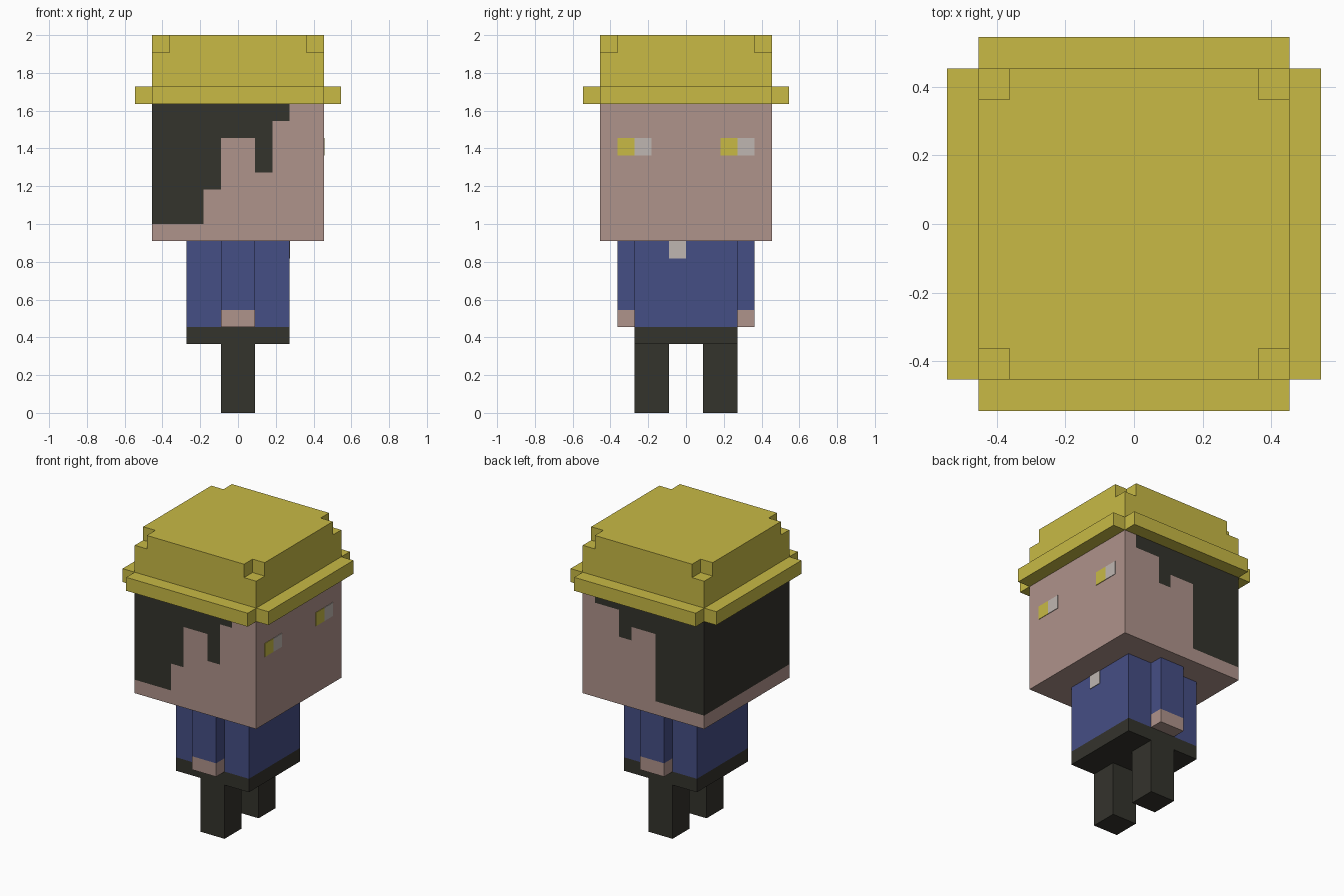
import bpy, bmesh

if "Cube" in bpy.data.objects:
    bpy.data.objects.remove(bpy.data.objects["Cube"])

U = 1 / 11  # one block of the voxel figure


def material(name, r, g, b):
    lin = lambda c: ((c / 255 + 0.055) / 1.055) ** 2.4
    m = bpy.data.materials.new(name)
    m.diffuse_color = (lin(r), lin(g), lin(b), 1)
    m.use_nodes = True
    m.node_tree.nodes["Principled BSDF"].inputs["Base Color"].default_value = m.diffuse_color
    return m


YELLOW = material("yellow", 200, 186, 69)
SKIN = material("skin", 175, 147, 139)
BLUE = material("blue", 69, 78, 133)
DARK = material("charcoal", 52, 51, 44)
WHITE = material("off_white", 191, 182, 177)


def finish(name, bm, mats):
    bmesh.ops.recalc_face_normals(bm, faces=bm.faces)
    me = bpy.data.meshes.new(name)
    bm.to_mesh(me)
    bm.free()
    for m in mats:
        me.materials.append(m)
    ob = bpy.data.objects.new(name, me)
    bpy.context.collection.objects.link(ob)
    return ob


def prism(name, outline, z0, z1, mat):
    """Extrude an outline, given in blocks, from z0 to z1."""
    bm = bmesh.new()
    face = bm.faces.new([bm.verts.new((x * U, y * U, z0 * U)) for x, y in outline])
    top = bmesh.ops.extrude_face_region(bm, geom=[face], use_keep_orig=True)["geom"]
    bmesh.ops.translate(bm, vec=(0, 0, (z1 - z0) * U),
                        verts=[v for v in top if isinstance(v, bmesh.types.BMVert)])
    return finish(name, bm, [mat])


def box(name, x0, x1, y0, y1, z0, z1, mat):
    return prism(name, [(x0, y0), (x1, y0), (x1, y1), (x0, y1)], z0, z1, mat)


def plus(a, b):
    """Square of half-size a with its corners cut back to b."""
    return [(b, -a), (b, -b), (a, -b), (a, b), (b, b), (b, a),
            (-b, a), (-b, b), (-a, b), (-a, -b), (-b, -b), (-b, -a)]


# Legs, arms and hands on both sides
for side, s in (("right", -1), ("left", 1)):
    legs = sorted((s * 1, s * 3))
    arms = sorted((s * 3, s * 4))
    box(side + "_leg", -1, 1, *legs, 0, 4, DARK)
    box(side + "_hand", -1, 1, *arms, 5, 6, SKIN)
    box(side + "_sleeve", -1, 1, *arms, 6, 10, BLUE)

# Body
box("hips", -3, 3, -3, 3, 4, 5, DARK)
box("torso", -3, 3, -3, 3, 5, 10, BLUE)
box("collar_patch", 3, 3.04, -1, 0, 9, 10, WHITE)

# Lower edge of the hair, in blocks, for each column from back to face
HAIR_RIGHT = (11, 11, 11, 13, 16, 16, 14, 17)
HAIR_LEFT = (11, 11, 11, 11, 16, 16, 15, 17, 17)


def is_hair(c, n):
    x, z = c.x / U, c.z / U
    if n.x < -0.5:
        return z > 11
    if abs(n.y) > 0.5:
        edge = HAIR_RIGHT if n.y < 0 else HAIR_LEFT
        col = int(x + 5)
        return col < len(edge) and z > edge[col]
    return False


# Head: block cut into unit squares, hair coloured by column and height
bm = bmesh.new()
bmesh.ops.create_cube(bm, size=1)
for v in bm.verts:
    v.co = (v.co.x * 10 * U, v.co.y * 10 * U, (v.co.z * 8 + 14) * U)
for axis, cuts in ((0, range(-4, 5)), (1, range(-4, 5)), (2, range(11, 18))):
    for k in cuts:
        co, no = [0, 0, 0], [0, 0, 0]
        co[axis], no[axis] = k * U, 1
        bmesh.ops.bisect_plane(bm, geom=bm.verts[:] + bm.edges[:] + bm.faces[:],
                               plane_co=co, plane_no=no)
bm.normal_update()
for f in bm.faces:
    f.material_index = int(is_hair(f.calc_center_median(), f.normal))
finish("head", bm, [SKIN, DARK])

# Eyes: thin plates on the face
for side, y in (("right", -4), ("left", 2)):
    box(side + "_iris", 5, 5.04, y, y + 1, 15, 16, YELLOW)
    box(side + "_eye_white", 5, 5.04, y + 1, y + 2, 15, 16, WHITE)

# Hat
prism("hat_brim", plus(6, 5), 18, 19, YELLOW)
box("hat_crown", -5, 5, -5, 5, 19, 21, YELLOW)
prism("hat_top", plus(5, 4), 21, 22, YELLOW)
